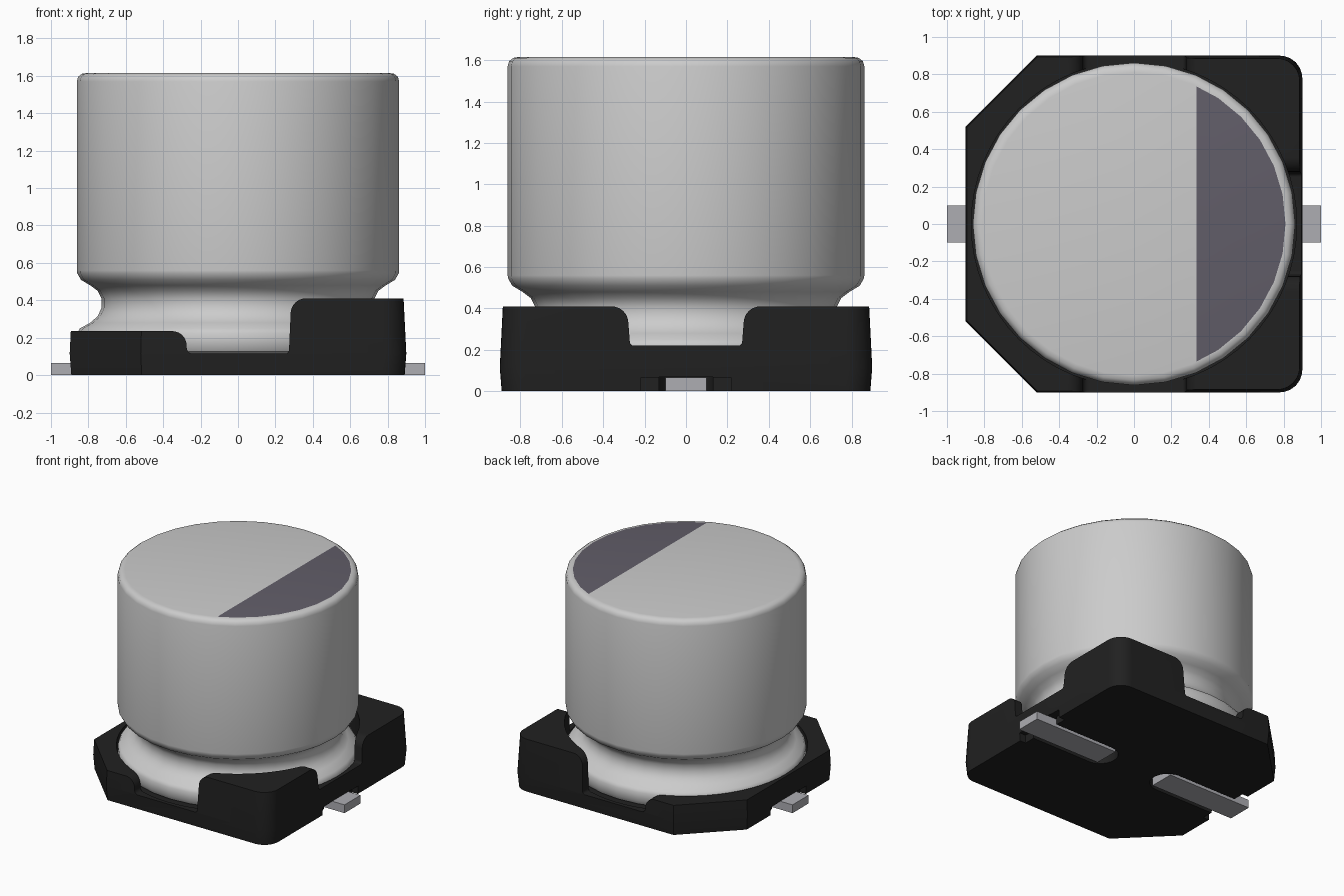
import bpy, bmesh, math
from mathutils import Vector

if "Cube" in bpy.data.objects:
    bpy.data.objects.remove(bpy.data.objects["Cube"])


def material(name, rgb):
    m = bpy.data.materials.new(name)
    m.diffuse_color = (*rgb, 1)
    m.use_nodes = True
    m.node_tree.nodes["Principled BSDF"].inputs["Base Color"].default_value = m.diffuse_color
    return m


BLACK = material("black plastic", (0.015, 0.015, 0.015))
ALU = material("aluminium", (0.60, 0.60, 0.60))
STRIPE = material("stripe dark violet grey", (0.122, 0.112, 0.142))
LEAD = material("lead grey", (0.42, 0.42, 0.45))


def finish(bm, name, mats, angle=None):
    bmesh.ops.recalc_face_normals(bm, faces=bm.faces)
    me = bpy.data.meshes.new(name)
    bm.to_mesh(me)
    bm.free()
    ob = bpy.data.objects.new(name, me)
    bpy.context.collection.objects.link(ob)
    for m in mats:
        me.materials.append(m)
    if angle:
        smooth(ob, angle)
    return ob


def smooth(ob, angle):
    bpy.ops.object.select_all(action='DESELECT')
    ob.select_set(True)
    bpy.context.view_layer.objects.active = ob
    bpy.ops.object.shade_smooth_by_angle(angle=math.radians(angle))


def rounded(pts, n=6):
    """Closed outline from (x, y, corner radius) points."""
    out = []
    for i, (x, y, r) in enumerate(pts):
        p = Vector((x, y))
        if not r:
            out.append(p)
            continue
        a = (Vector(pts[i - 1][:2]) - p).normalized()
        b = (Vector(pts[(i + 1) % len(pts)][:2]) - p).normalized()
        half = a.angle(b) / 2
        c = p + (a + b).normalized() * (r / math.sin(half))
        d = r / math.tan(half)
        s, e = p + a * d - c, p + b * d - c
        for k in range(n + 1):
            v = s.lerp(e, k / n).normalized() * r
            out.append(c + v)
    return out


def loft(name, rings, mats, angle=None):
    """Skin equal-length rings of 3D points and cap both ends."""
    bm = bmesh.new()
    vs = [[bm.verts.new(p) for p in ring] for ring in rings]
    for lo, hi in zip(vs, vs[1:]):
        for i in range(len(lo)):
            bm.faces.new((lo[i - 1], lo[i], hi[i], hi[i - 1]))
    bm.faces.new(vs[0])
    bm.faces.new(vs[-1])
    return finish(bm, name, mats, angle)


def cut(target, cutter):
    mod = target.modifiers.new("cut", 'BOOLEAN')
    mod.operation, mod.solver, mod.object = 'DIFFERENCE', 'EXACT', cutter
    bpy.context.view_layer.objects.active = target
    bpy.ops.object.modifier_apply(modifier=mod.name)
    bpy.data.objects.remove(cutter)


# Base: drafted block, two chamfered and two rounded corners
outline = rounded([(-0.9, -0.52, 0), (-0.52, -0.9, 0), (0.9, -0.9, 0.12),
                   (0.9, 0.9, 0.12), (-0.52, 0.9, 0), (-0.9, 0.52, 0)])
base = loft("base", [[(p.x * s, p.y * s, z) for p in outline]
                     for z, s in ((0, 0.99), (0.115, 1.0), (0.44, 0.982))], [BLACK])

# Stepped heights seen from the front
steps = rounded([(-1.2, 0.235, 0), (-0.28, 0.235, 0.075), (-0.272, 0.115, 0.03),
                 (0.272, 0.115, 0.02), (0.285, 0.41, 0.08), (1.2, 0.41, 0),
                 (1.2, 0.7, 0), (-1.2, 0.7, 0)])
cut(base, loft("step_cutter", [[(p.x, y, p.y) for p in steps] for y in (-1.2, 1.2)], [BLACK]))

# Gap between the two tall corners
gap = rounded([(-0.27, 0.22, 0.02), (0.27, 0.22, 0.02), (0.285, 0.41, 0.08), (0.5, 0.41, 0),
               (0.5, 0.6, 0), (-0.5, 0.6, 0), (-0.5, 0.41, 0), (-0.285, 0.41, 0.08)])
cut(base, loft("gap_cutter", [[(x, p.x, p.y) for p in gap] for x in (0.4, 1.2)], [BLACK]))

# Round seat for the can
SEG = 32


def circle(r, z, n=SEG):
    return [(r * math.cos(2 * math.pi * i / n), r * math.sin(2 * math.pi * i / n), z)
            for i in range(n)]


cut(base, loft("seat_cutter", [circle(0.87, 0.11, 64), circle(0.87, 0.8, 64)], [BLACK]))

# Lead slots under the base, and the leads
for side, label in ((-1, "left"), (1, "right")):
    slot = rounded([(0.19, -0.13, 0.125), (1.2, -0.13, 0), (1.2, 0.13, 0), (0.19, 0.13, 0.125)])
    cut(base, loft("slot_cutter", [[(side * p.x, p.y, z) for p in slot]
                                   for z in (-0.1, 0.068)], [BLACK]))
    box = [(0.84, -0.22), (1.2, -0.22), (1.2, 0.22), (0.84, 0.22)]
    cut(base, loft("recess_cutter", [[(side * x, y, z) for x, y in box]
                                     for z in (-0.1, 0.064)], [BLACK]))
    bar = [(0.26, -0.1), (1.0, -0.1), (1.0, 0.1), (0.26, 0.1)]
    loft("lead_" + label, [[(side * x, y, z) for x, y in bar] for z in (0, 0.065)], [LEAD])
smooth(base, 30)

# Can: turned profile with a crimped neck
profile = [(0.80, 0.111), (0.84, 0.125), (0.86, 0.16), (0.86, 0.225), (0.845, 0.25),
           (0.79, 0.28), (0.75, 0.315), (0.73, 0.36), (0.73, 0.41), (0.75, 0.45),
           (0.79, 0.48), (0.84, 0.51), (0.86, 0.545), (0.862, 0.56), (0.862, 1.57),
           (0.855, 1.595), (0.835, 1.611), (0.81, 1.615)]
can = loft("can", [circle(r, z) for r, z in profile], [ALU, STRIPE])

# Polarity stripe: split the flat top and colour one side
bm = bmesh.new()
bm.from_mesh(can.data)
top = [f for f in bm.faces if f.calc_center_median().z > 1.6149]
geom = top + [e for f in top for e in f.edges] + [v for f in top for v in f.verts]
bmesh.ops.bisect_plane(bm, geom=geom, plane_co=(0.335, 0, 0), plane_no=(1, 0, 0))
for f in bm.faces:
    c = f.calc_center_median()
    if c.z > 1.6149 and c.x > 0.335:
        f.material_index = 1
bm.to_mesh(can.data)
bm.free()
smooth(can, 40)
